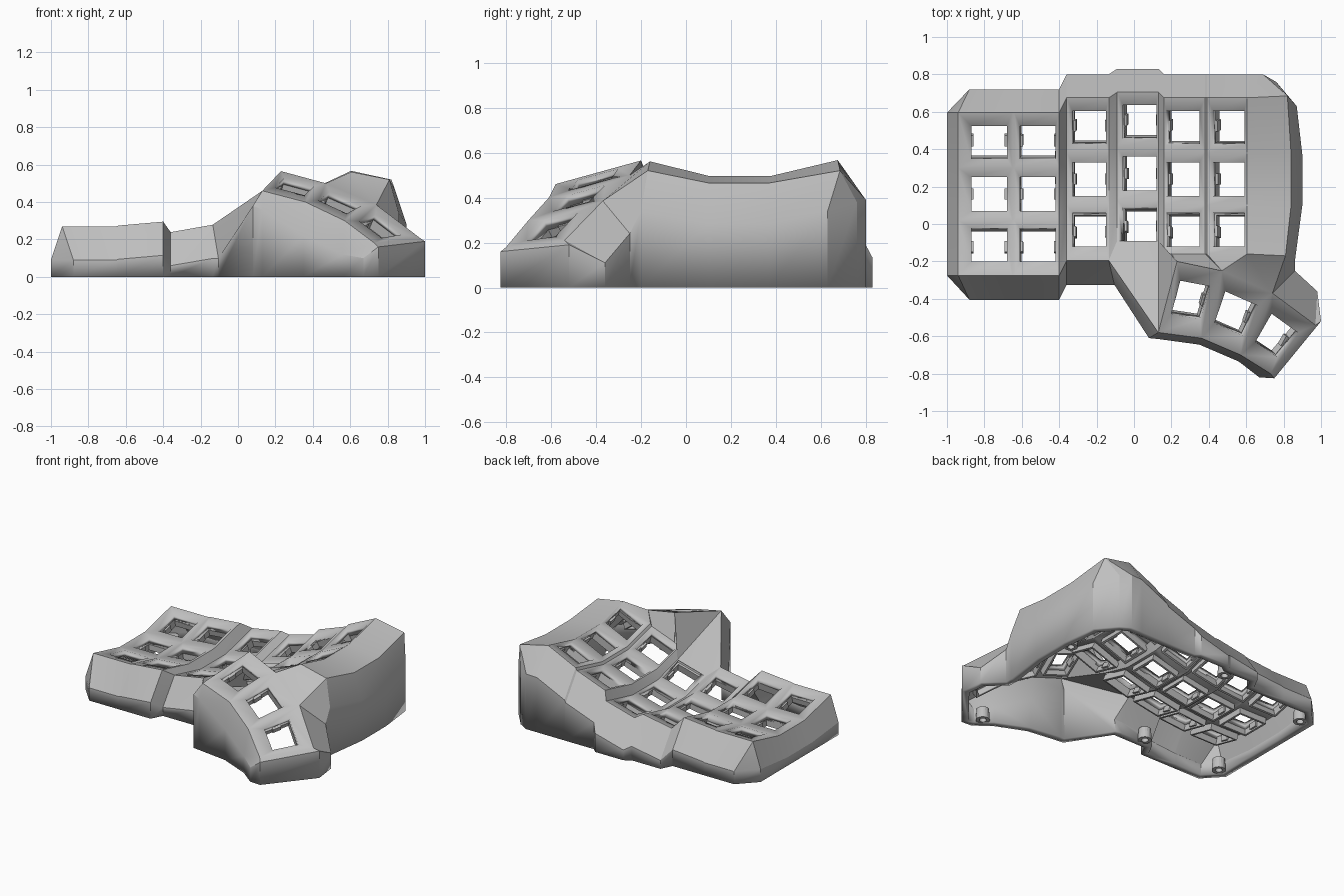
import bpy, bmesh
from math import radians, tan
from mathutils import Vector, Matrix

cube = bpy.data.objects.get("Cube")
if cube:
    bpy.data.objects.remove(cube)

grey = bpy.data.materials.new("light grey plastic")
grey.use_nodes = True
grey.diffuse_color = (0.52, 0.52, 0.52, 1)
grey.node_tree.nodes["Principled BSDF"].inputs["Base Color"].default_value = grey.diffuse_color


def finish(bm, name, thickness=0):
    """Turn a bmesh into an object, optionally thickened to its inner side."""
    mesh = bpy.data.meshes.new(name)
    bm.to_mesh(mesh)
    bm.free()
    obj = bpy.data.objects.new(name, mesh)
    bpy.context.collection.objects.link(obj)
    mesh.materials.append(grey)
    if thickness:
        solid = obj.modifiers.new("thickness", "SOLIDIFY")
        solid.thickness = thickness
        solid.offset = -1
    return obj


shell = bmesh.new()
holes = []


def face(*points):
    unique = []
    for p in points:
        if not any((p - q).length < 1e-5 for q in unique):
            unique.append(p)
    if len(unique) > 2:
        shell.faces.new([shell.verts.new(p) for p in unique])


def key_cell(a, b, c, d, s_range, t_range):
    """Four-sided frame around a square switch opening."""
    def at(s, t):
        return a.lerp(b, s).lerp(d.lerp(c, s), t)
    (s0, s1), (t0, t1) = s_range, t_range
    hole = [at(s0, t0), at(s1, t0), at(s1, t1), at(s0, t1)]
    outer = [a, b, c, d]
    for i in range(4):
        j = (i + 1) % 4
        face(outer[i], outer[j], hole[j], hole[i])
    holes.append(hole)


# Finger columns: left edge, right edge, hole left, hole right, middle y, middle z, tilt, front reach
columns = [
    (-0.94, -0.65, -0.87, -0.68, 0.16, 0.20, 0, 0.435),
    (-0.64, -0.40, -0.61, -0.42, 0.16, 0.215, 5, 0.435),
    (-0.36, -0.135, -0.33, -0.15, 0.24, 0.19, 10, 0.435),
    (-0.09, 0.13, -0.06, 0.12, 0.27, 0.215, 15, 0.36),
    (0.16, 0.38, 0.17, 0.35, 0.24, 0.335, 20, 0.4),
    (0.39, 0.605, 0.42, 0.59, 0.24, 0.45, 25, 0.4),
]
left, right = [], []
for x0, x1, h0, h1, y, z, tilt, front in columns:
    slope = tan(radians(tilt))
    levels = [(-front, 0.07 * front / 0.435), (-0.14, 0), (0.14, 0), (0.435, 0.07)]
    l, r = [[Vector((x, y + dy, z + dz + slope * (x - (h0 + h1) / 2)))
             for dy, dz in levels] for x in (x0, x1)]
    left.append(l)
    right.append(r)
    s_range = ((h0 - x0) / (x1 - x0), (h1 - x0) / (x1 - x0))
    for row, centre in enumerate((-0.27, 0, 0.275)):
        low, high = levels[row][0], levels[row + 1][0]
        t_range = [(centre + e - low) / (high - low) for e in (-0.09, 0.09)]
        key_cell(l[row], r[row], r[row + 1], l[row + 1], s_range, t_range)

# Webs between neighbouring columns, and the broad shoulder on the high side
shoulder = [Vector(p) for p in ((0.81, -0.17, 0.52), (0.84, 0.1, 0.465),
                                (0.84, 0.37, 0.465), (0.82, 0.685, 0.52))]
for a, b in zip(right, left[1:] + [shoulder]):
    for i in range(3):
        face(a[i], b[i], b[i + 1], a[i + 1])

# Thumb cluster: far and near rims of three cells
far = [Vector(p) for p in ((0.23, -0.2, 0.565), (0.47, -0.25, 0.5), (0.74, -0.37, 0.385), (0.97, -0.54, 0.21))]
near = [Vector(p) for p in ((0.13, -0.58, 0.46), (0.36, -0.61, 0.4), (0.57, -0.7, 0.3), (0.73, -0.8, 0.18))]
for i in range(3):
    key_cell(near[i], near[i + 1], far[i + 1], far[i], (0.18, 0.85), (0.27, 0.75))

# Bridging facets between the finger columns and the thumb cluster
face(right[2][0], left[3][0], near[0])
face(left[3][0], right[3][0], near[0])
face(right[3][0], far[0], near[0])
face(right[3][0], left[4][0], far[0])
face(left[4][0], right[4][0], far[1], far[0])
face(right[4][0], left[5][0], far[1])
face(left[5][0], right[5][0], far[1])
face(right[5][0], shoulder[0], far[2], far[1])

# Outer wall: each rim point is paired with the point where the wall turns vertical
ring = []


def wall(rim, dx, dy, drop=0.18):
    ring.append((rim, Vector((rim.x + dx, rim.y + dy, max(0.06, rim.z - drop)))))


for p in left[0]:
    wall(p, -0.06, 0)
for l, r in zip(left, right):
    wall(l[3], 0.06 if l is left[0] else 0, 0.125)
    wall(r[3], 0, 0.125)
wall(shoulder[3], -0.13, 0.115, 0.13)
wall(shoulder[3], -0.06, 0.075, 0.14)
for p, dx, dy in zip(reversed(shoulder), (0.05, 0.06, 0.06, 0.05), (-0.055, 0, 0, -0.03)):
    wall(p, dx, dy)
wall(far[2], 0.12, 0.12, 0.145)
wall(far[3], 0.01, 0.18, 0.1)
wall(far[3], 0.03, 0.02, 0.02)
wall(near[3], 0.02, -0.025, 0.02)
wall(near[3], -0.06, -0.02, 0.08)
wall(near[2], -0.01, -0.035)
wall(near[1], -0.01, -0.035)
wall(near[0], 0, -0.035, 0.1)
wall(near[0], -0.05, -0.03, 0.08)
wall(right[2][0], 0.03, -0.13)
for l, r in reversed(list(zip(left[:3], right[:3]))):
    wall(r[0], 0, -0.13)
    wall(l[0], 0.06 if l is left[0] else 0, -0.13)

for (r0, o0), (r1, o1) in zip(ring, ring[1:] + ring[:1]):
    face(r0, r1, o1, o0)
    if (o0 - o1).length > 1e-5:
        face(o0, o1, Vector((o1.x, o1.y, 0)), Vector((o0.x, o0.y, 0)))

bmesh.ops.remove_doubles(shell, verts=shell.verts, dist=1e-4)
bmesh.ops.recalc_face_normals(shell, faces=shell.faces)
if sum(f.normal.z * f.calc_area() for f in shell.faces) < 0:
    bmesh.ops.reverse_faces(shell, faces=shell.faces)
case = finish(shell, "case_shell", 0.05)
bpy.ops.object.select_all(action="DESELECT")
case.select_set(True)
bpy.context.view_layer.objects.active = case
bpy.ops.object.shade_smooth_by_angle(angle=radians(20))

# Collars below the switch openings, with a small clip on two sides
collars, clips = bmesh.new(), bmesh.new()
for hole in holes:
    normal = (hole[1] - hole[0]).cross(hole[3] - hole[0]).normalized()
    top = [collars.verts.new(p - normal * 0.035) for p in hole]
    base = [collars.verts.new(p - normal * 0.09) for p in hole]
    for i in range(4):
        j = (i + 1) % 4
        collars.faces.new((top[i], top[j], base[j], base[i]))
    along = (hole[3] - hole[0]).normalized()
    across = along.cross(normal)
    turn = Matrix((across, along, normal)).transposed().to_4x4()
    for a, b in ((0, 3), (1, 2)):
        spot = (hole[a] + hole[b]) / 2 - normal * 0.06
        size = Matrix.Diagonal((0.024, 0.06, 0.04, 1))
        bmesh.ops.create_cube(clips, size=1, matrix=Matrix.Translation(spot) @ turn @ size)
finish(collars, "switch_collars", 0.02)
finish(clips, "switch_clips")

# Screw posts around the inside of the base
posts = bmesh.new()
for x, y in ((-0.91, 0.57), (-0.91, -0.24), (-0.3, -0.25), (-0.16, 0.71), (0.83, 0.36), (0.66, -0.72)):
    made = bmesh.ops.create_cone(posts, cap_ends=True, segments=20, radius1=0.045, radius2=0.04,
                                 depth=0.08, matrix=Matrix.Translation((x, y, 0.04)))
    bottom = min({f for v in made["verts"] for f in v.link_faces}, key=lambda f: f.calc_center_median().z)
    bmesh.ops.inset_region(posts, faces=[bottom], thickness=0.022)
    pit = bmesh.ops.extrude_discrete_faces(posts, faces=[bottom])["faces"][0]
    bmesh.ops.translate(posts, verts=pit.verts, vec=(0, 0, 0.05))
finish(posts, "screw_posts")
